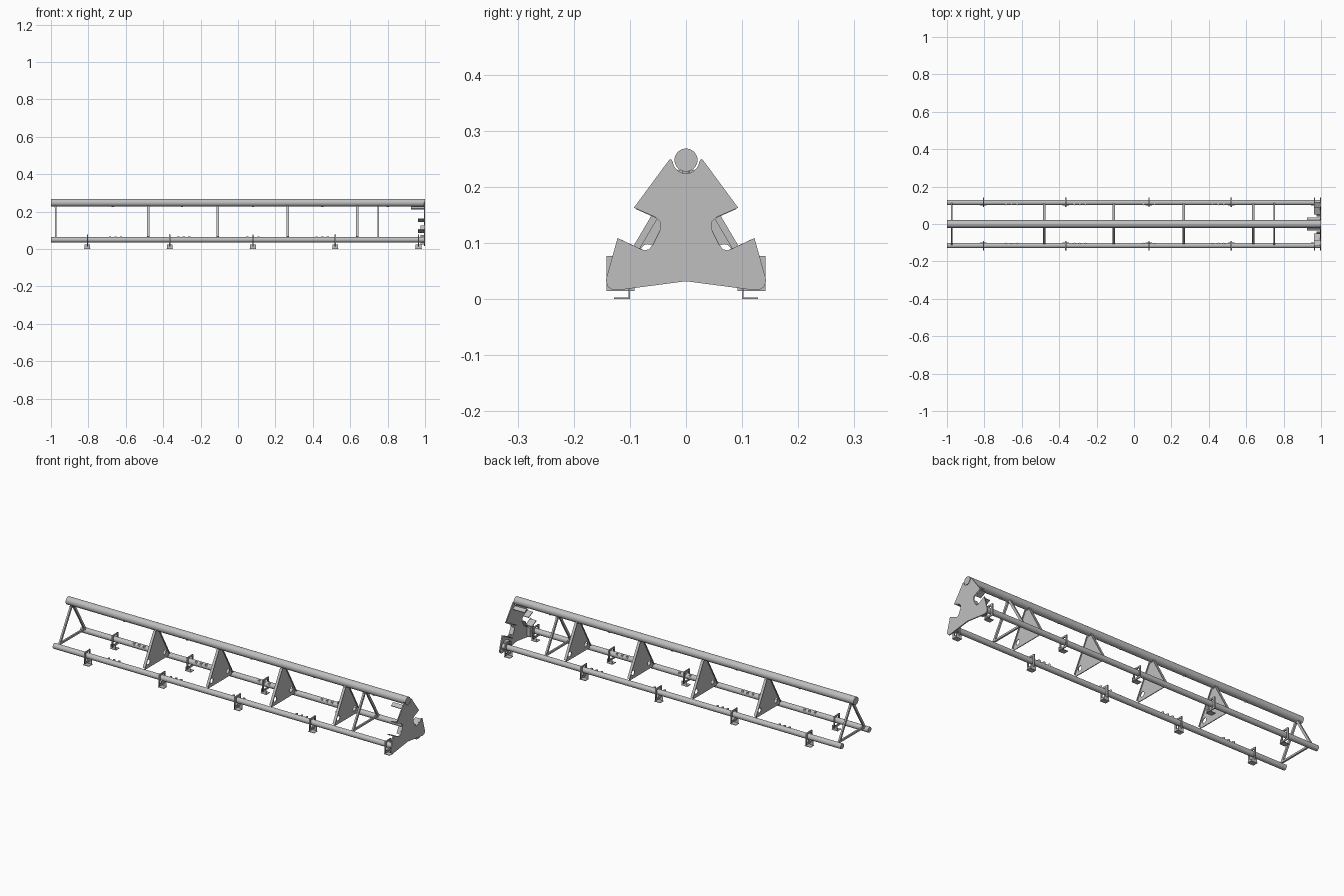
import bpy
import math
from mathutils import Matrix, Vector

cube = bpy.data.objects.get("Cube")
if cube:
    bpy.data.objects.remove(cube, do_unlink=True)

steel = bpy.data.materials.new("grey steel")
steel.use_nodes = True
GREY = (0.52, 0.52, 0.52, 1)
steel.diffuse_color = GREY
steel.node_tree.nodes["Principled BSDF"].inputs["Base Color"].default_value = GREY

TOP = Vector((0, 0, 0.248))
LOW_Y, LOW_Z = 0.115, 0.05
SIDES = ((-1, "right"), (1, "left"))
FEET = [-0.805, -0.365, 0.08, 0.52, 0.965]
PANELS = [-0.48, -0.108, 0.265, 0.637]
FRAMES = [-0.975, 0.75]


def finish(name, smooth=False):
    ob = bpy.context.object
    ob.name = name
    ob.data.materials.append(steel)
    if smooth:
        bpy.ops.object.shade_smooth_by_angle(angle=math.radians(40))
    return ob


def box(name, centre, size, tilt=0):
    bpy.ops.mesh.primitive_cube_add(size=1, location=centre, rotation=(tilt, 0, 0))
    bpy.context.object.scale = size
    return finish(name)


def rod(name, a, b, radius, sides=24):
    a, b = Vector(a), Vector(b)
    bpy.ops.mesh.primitive_cylinder_add(vertices=sides, radius=radius,
                                        depth=(b - a).length, location=(a + b) / 2)
    bpy.context.object.rotation_euler = (b - a).to_track_quat('Z', 'Y').to_euler()
    return finish(name, True)


def bar(name, x, p, q, depth, width):
    """Flat bar lying across the beam between two (y, z) points."""
    (y0, z0), (y1, z1) = p, q
    length = math.hypot(y1 - y0, z1 - z0)
    return box(name, (x, (y0 + y1) / 2, (z0 + z1) / 2), (depth, length, width),
               math.atan2(z1 - z0, y1 - y0))


def plate(name, x, loops, thick):
    """Sheet cut to (y, z) loops; inner loops become holes."""
    cu = bpy.data.curves.new(name, 'CURVE')
    cu.dimensions = '2D'
    cu.fill_mode = 'BOTH'
    cu.extrude = thick / 2
    for loop in loops:
        sp = cu.splines.new('POLY')
        sp.points.add(len(loop) - 1)
        for pt, (y, z) in zip(sp.points, loop):
            pt.co = (y, z, 0, 1)
        sp.use_cyclic_u = True
    ob = bpy.data.objects.new(name, cu)
    bpy.context.collection.objects.link(ob)
    ob.matrix_world = Matrix(((0, 0, 1, x), (1, 0, 0, 0), (0, 1, 0, 0), (0, 0, 0, 1)))
    bpy.ops.object.select_all(action='DESELECT')
    bpy.context.view_layer.objects.active = ob
    ob.select_set(True)
    bpy.ops.object.convert(target='MESH')
    return finish(name)


def mirrored(half):
    """Close a right-hand outline with its mirror image across y = 0."""
    return half + [(-y, z) for y, z in reversed(half) if y > 1e-5]


def circle(y, z, r, n=20):
    return [(y + r * math.cos(i * math.tau / n), z + r * math.sin(i * math.tau / n))
            for i in range(n)]


# Three long tubes
rod("top_tube", (-1, 0, TOP.z), (1, 0, TOP.z), 0.0205, 32)
for s, side in SIDES:
    rod(side + "_lower_tube", (-1, s * LOW_Y, LOW_Z), (0.994, s * LOW_Y, LOW_Z), 0.0145)

# Triangular web panels with holes and flanged edges
panel_half = [(0, 0.055), (0.098, 0.055), (0.098, 0.076), (0.014, 0.225), (0, 0.225)]
for x in PANELS:
    holes = [circle(s * 0.068, 0.085, 0.013) for s, _ in SIDES]
    plate("web_panel", x, [mirrored(panel_half)] + holes, 0.004)
    for s, side in SIDES:
        bar(side + "_panel_flange", x, (s * 0.104, 0.066), (s * 0.013, 0.23), 0.014, 0.004)

# Open triangular frames
for x in FRAMES:
    for s, side in SIDES:
        bar(side + "_frame_leg", x, (s * 0.106, 0.062), (s * 0.008, 0.228), 0.009, 0.012)
    box("frame_crossbar", (x, 0, 0.064), (0.009, 0.2, 0.01))
    box("frame_cap", (x, 0, 0.226), (0.01, 0.034, 0.006))

# Clamp rings and feet on the lower tubes
for x in FEET:
    for s, side in SIDES:
        outer = [(s * y, z) for y, z in
                 ((0.092, 0.015), (0.142, 0.015), (0.142, 0.077), (0.092, 0.077))]
        inner = [(s * y, z) for y, z in
                 ((0.1, 0.024), (0.133, 0.024), (0.133, 0.069), (0.1, 0.069))]
        plate(side + "_clamp", x, [outer, inner], 0.006)
        box(side + "_foot_web", (x, s * 0.101, 0.012), (0.03, 0.003, 0.024))
        box(side + "_foot_sole", (x, s * 0.114, 0.0015), (0.035, 0.028, 0.003))

# Small studs along the inner side of the lower tubes and under the top tube
for s, side in SIDES:
    for mid in (-0.655, -0.29, 0.08, 0.45):
        for dx in (-0.03, 0, 0.03):
            rod(side + "_stud", (mid + dx, s * 0.106, 0.048),
                (mid + dx, s * 0.106, 0.066), 0.006, 12)
for x in (-0.67, -0.3, 0.08, 0.45, 0.8):
    rod("top_stud", (x, 0, 0.224), (x, 0, 0.235), 0.006, 12)

# End plate, with a cradle for the top tube and a notch on each side
cradle = [(0.024 * math.sin(a), TOP.z - 0.024 * math.cos(a))
          for a in [math.radians(d) for d in range(85, -1, -17)]]
end_half = [(0, 0.032), (0.122, 0.016), (0.132, 0.017), (0.14, 0.023), (0.143, 0.034),
            (0.122, 0.109), (0.08, 0.089), (0.073, 0.087), (0.066, 0.089),
            (0.059, 0.097), (0.047, 0.121), (0.045, 0.13), (0.047, 0.139),
            (0.054, 0.146), (0.093, 0.163), (0.031, 0.247), (0.027, 0.25)] + cradle
plate("end_plate", 0.997, [mirrored(end_half)], 0.006)

# Stiffeners behind the end plate
for s, side in SIDES:
    bar(side + "_notch_rib", 0.978, (s * 0.052, 0.146), (s * 0.088, 0.162), 0.032, 0.004)
    bar(side + "_lower_rib", 0.978, (s * 0.08, 0.087), (s * 0.118, 0.105), 0.032, 0.004)
    bar(side + "_slot_rib", 0.985, (s * 0.043, 0.125), (s * 0.06, 0.092), 0.018, 0.004)
    bar(side + "_upper_gusset", 0.96, (s * 0.016, 0.226), (s * 0.034, 0.214), 0.07, 0.005)
    box(side + "_tube_seat", (0.985, s * 0.1, 0.05), (0.018, 0.03, 0.05))
